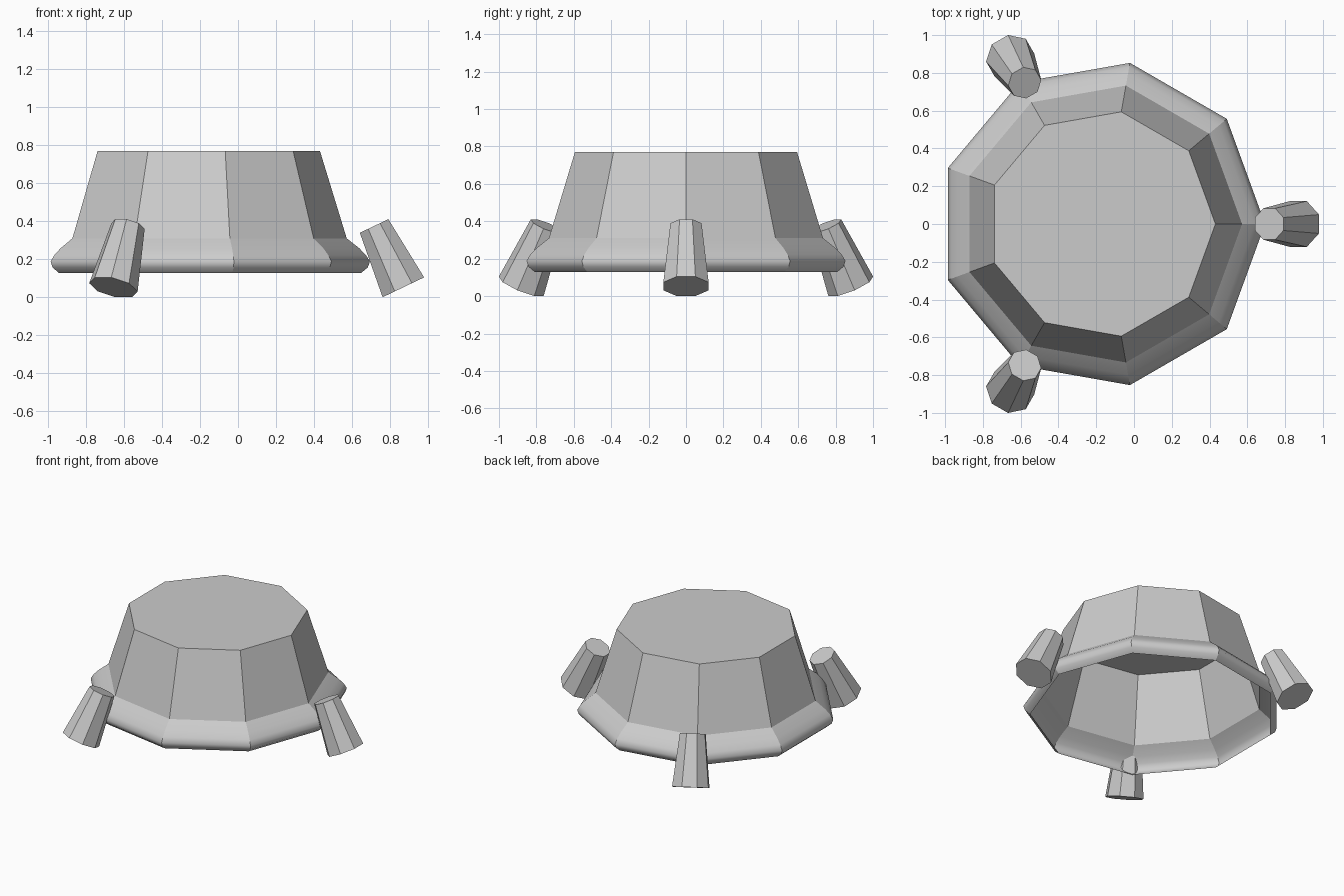
import bpy, bmesh
from math import sin, cos, pi, radians
from mathutils import Vector, Matrix

if "Cube" in bpy.data.objects:
    bpy.data.objects.remove(bpy.data.objects["Cube"])

SIDES = 9
BODY_X = -0.172      # centre of the nine-sided shell
FEET_X = -0.147      # centre of the ring of feet


def finish(bm, name):
    mesh = bpy.data.meshes.new(name)
    bm.to_mesh(mesh)
    bm.free()
    obj = bpy.data.objects.new(name, mesh)
    bpy.context.collection.objects.link(obj)
    return obj


# Hollow shell: closed top, sloped walls, rounded flared rim, open underneath
profile = [(0.603, 0.77), (0.744, 0.31), (0.81, 0.258), (0.845, 0.222),
           (0.866, 0.188), (0.855, 0.157), (0.82, 0.128)]
bm = bmesh.new()
rings = [[bm.verts.new((BODY_X + r * cos(2 * pi * i / SIDES),
                        r * sin(2 * pi * i / SIDES), z))
          for i in range(SIDES)] for r, z in profile]
bm.faces.new(rings[0])
for k in range(len(rings) - 1):
    for i in range(SIDES):
        j = (i + 1) % SIDES
        face = bm.faces.new((rings[k][i], rings[k + 1][i],
                             rings[k + 1][j], rings[k][j]))
        face.smooth = k > 0
# Corners stay crisp, only the rim's roll is smooth
for edge in bm.edges:
    a, b = edge.verts
    if abs(a.co.z - b.co.z) > 0.001 or a.co.z > 0.3:
        edge.smooth = False
finish(bm, "shell")


# Feet: tapered eight-sided pegs splayed outwards
top, bottom = Vector((0.716, 0, 0.375)), Vector((0.87, 0, 0.0525))
axis = top - bottom
tilt = Matrix.Rotation(-Vector((0, 1)).angle(Vector((axis.x, axis.z))), 4, 'Y')
centre = Matrix.Translation((FEET_X, 0, 0))
for n, name in enumerate(("right_foot", "back_left_foot", "front_left_foot")):
    bm = bmesh.new()
    bmesh.ops.create_cone(bm, cap_ends=True, segments=8, radius1=0.131,
                          radius2=0.09, depth=axis.length,
                          matrix=Matrix.Rotation(radians(22.5), 4, 'Z'))
    place = Matrix.Translation((top + bottom) / 2) @ tilt
    turn = centre @ Matrix.Rotation(2 * pi * n / 3, 4, 'Z') @ centre.inverted()
    bm.transform(turn @ place)
    finish(bm, name)
